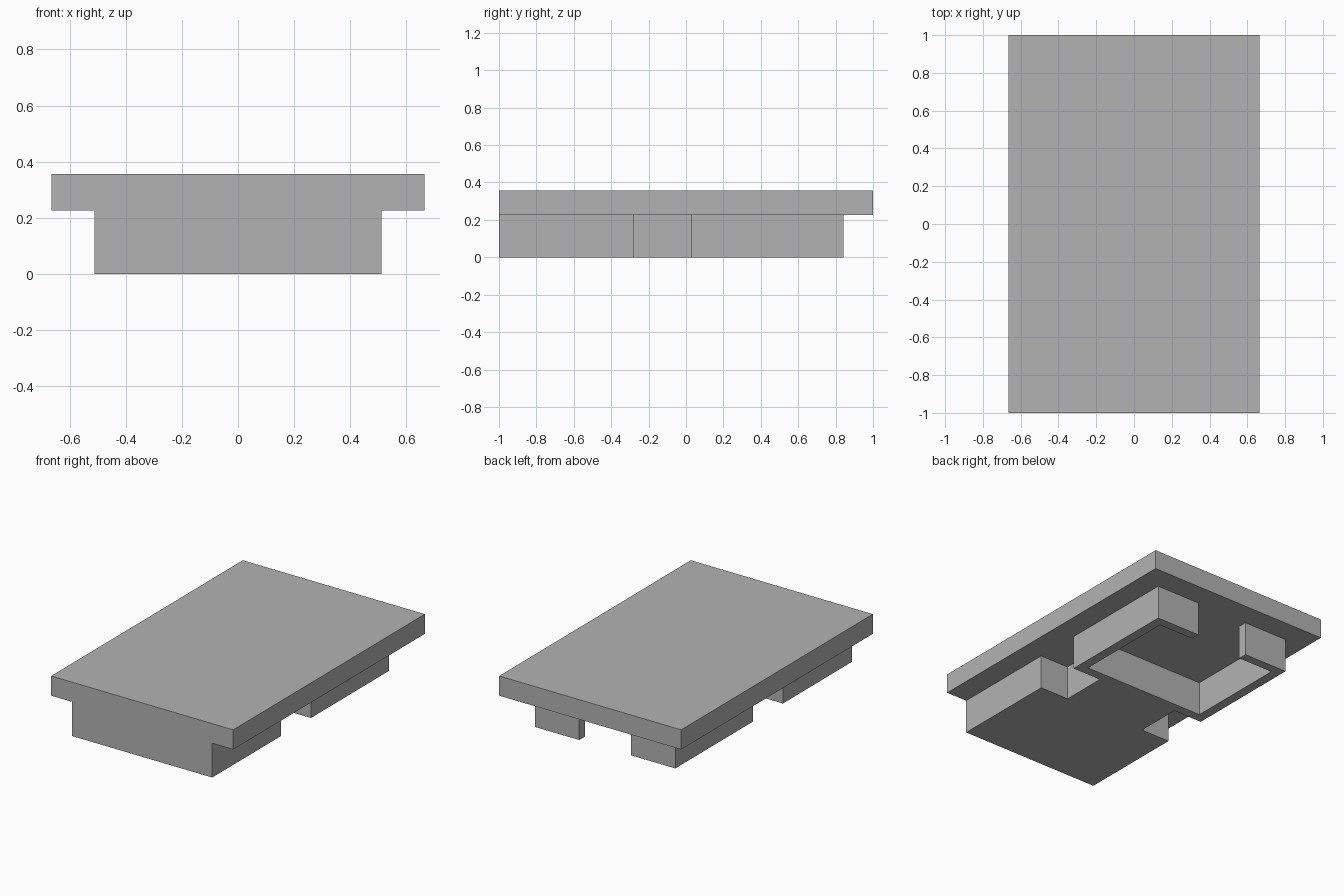
import bpy
import bmesh
from mathutils import Vector

cube = bpy.data.objects.get("Cube")
if cube:
    bpy.data.objects.remove(cube, do_unlink=True)

# Single matte grey
grey = bpy.data.materials.new("plain_grey")
grey.use_nodes = True
colour = (0.45, 0.45, 0.45, 1)
grey.diffuse_color = colour
grey.node_tree.nodes["Principled BSDF"].inputs["Base Color"].default_value = colour


def extrude_outline(name, half, z_low, z_high):
    """Mirror a half outline in x, then raise it into a flat-sided solid."""
    outline = half + [(-x, y) for x, y in reversed(half)]
    bm = bmesh.new()
    face = bm.faces.new([bm.verts.new((x, y, z_low)) for x, y in outline])
    raised = bmesh.ops.extrude_face_region(bm, geom=[face], use_keep_orig=True)
    top = [v for v in raised["geom"] if isinstance(v, bmesh.types.BMVert)]
    bmesh.ops.translate(bm, verts=top, vec=Vector((0, 0, z_high - z_low)))
    bmesh.ops.recalc_face_normals(bm, faces=bm.faces)
    mesh = bpy.data.meshes.new(name)
    bm.to_mesh(mesh)
    bm.free()
    mesh.materials.append(grey)
    obj = bpy.data.objects.new(name, mesh)
    bpy.context.collection.objects.link(obj)
    return obj


slab_bottom, slab_top = 0.226, 0.356

# Wide slab
extrude_outline("top_slab", [(0.665, -1), (0.665, 1)], slab_bottom, slab_top)

# Footprint: solid front block, narrow neck, walled rear room open at the back
wide, neck, inner, opening = 0.512, 0.3, 0.448, 0.19
footprint = [
    (wide, -1), (wide, -0.28),
    (neck, -0.28), (neck, 0.03),
    (wide, 0.03), (wide, 0.843),
    (opening, 0.843), (opening, 0.783),
    (inner, 0.783), (inner, 0.093),
]
extrude_outline("base_walls", footprint, 0, slab_bottom)
